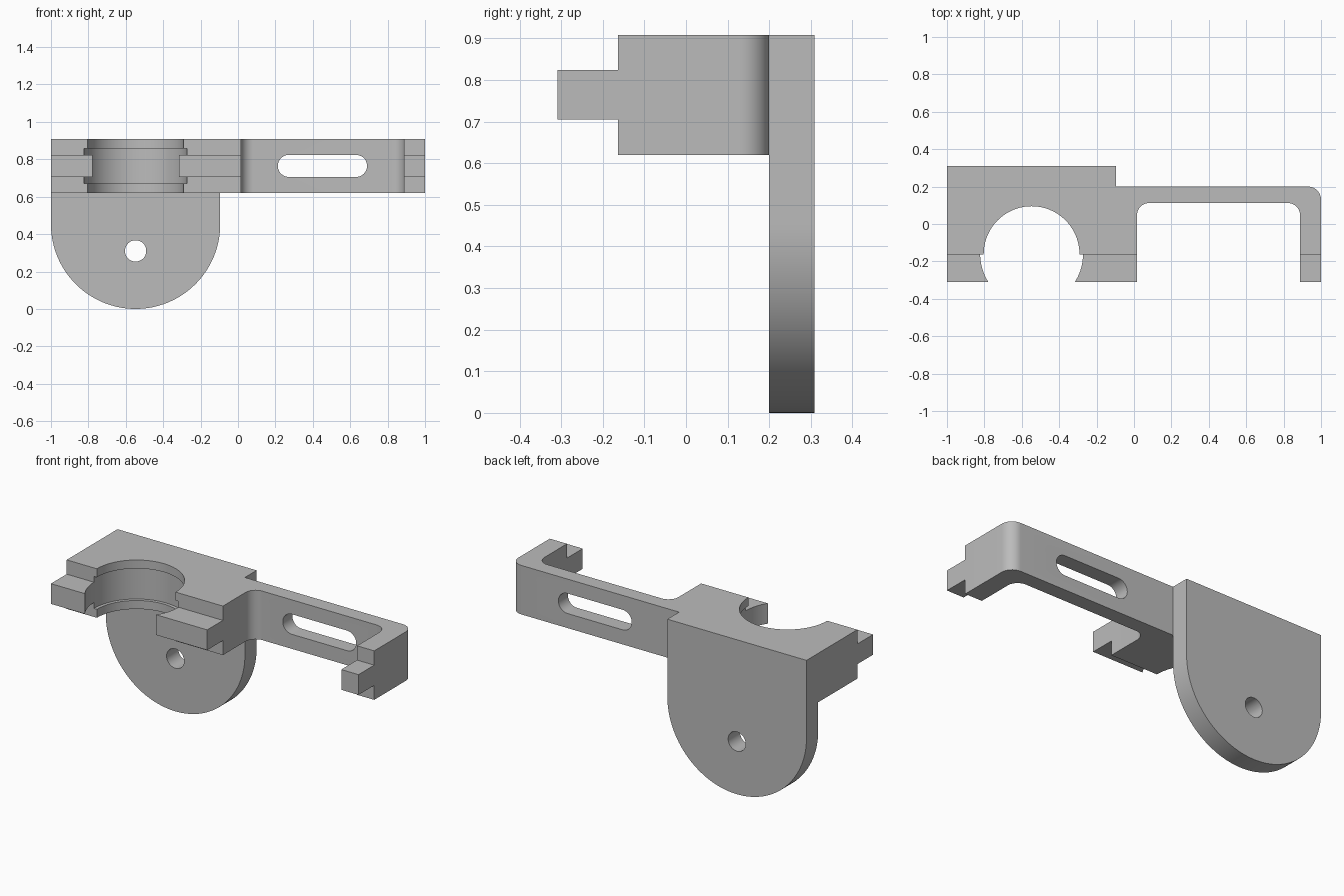
import bpy
import bmesh
from math import pi, cos, sin, radians
from mathutils import Matrix

cube = bpy.data.objects.get("Cube")
if cube:
    bpy.data.objects.remove(cube, do_unlink=True)

grey = bpy.data.materials.new("plain_grey")
grey.use_nodes = True
colour = (0.5, 0.5, 0.5, 1)
grey.diffuse_color = colour
grey.node_tree.nodes["Principled BSDF"].inputs["Base Color"].default_value = colour

BOTTOM, TOP = 0.62, 0.908
FRONT, BACK, STEP = -0.309, 0.309, -0.163
PLATE_FRONT = 0.2
PLATE_LEFT, PLATE_RIGHT = -0.095, -1.0
MID_X = (PLATE_LEFT + PLATE_RIGHT) / 2
ROUND_R = (PLATE_LEFT - PLATE_RIGHT) / 2
TONGUE_LOW, TONGUE_HIGH = 0.705, 0.824


def arc(cx, cy, r, start, end, steps=12):
    """Points on a circle between two angles in degrees."""
    angles = [radians(start + (end - start) * i / steps) for i in range(steps + 1)]
    return [(cx + r * cos(a), cy + r * sin(a)) for a in angles]


def prism(name, outline, low, high, upright=False):
    """Extrude an outline along z, or along y when the outline is x-z."""
    bm = bmesh.new()
    face = bm.faces.new([bm.verts.new((u, v, low)) for u, v in outline])
    moved = bmesh.ops.extrude_face_region(bm, geom=[face])["geom"]
    verts = [v for v in moved if isinstance(v, bmesh.types.BMVert)]
    bmesh.ops.translate(bm, verts=verts, vec=(0, 0, high - low))
    if upright:
        swap = Matrix(((1, 0, 0), (0, 0, 1), (0, 1, 0)))
        bmesh.ops.transform(bm, matrix=swap.to_4x4(), verts=bm.verts)
    bmesh.ops.recalc_face_normals(bm, faces=bm.faces)
    mesh = bpy.data.meshes.new(name)
    bm.to_mesh(mesh)
    bm.free()
    mesh.materials.append(grey)
    obj = bpy.data.objects.new(name, mesh)
    bpy.context.collection.objects.link(obj)
    return obj


def combine(target, tool, operation):
    """Apply a boolean and discard the tool object."""
    mod = target.modifiers.new(operation.lower(), 'BOOLEAN')
    mod.object = tool
    mod.operation = operation
    mod.solver = 'EXACT'
    bpy.context.view_layer.objects.active = target
    bpy.ops.object.modifier_apply(modifier=mod.name)
    bpy.data.objects.remove(tool, do_unlink=True)


# Clamp block, thin arm and end leg share one plan outline
plan = [(PLATE_RIGHT, FRONT), (PLATE_RIGHT, BACK), (PLATE_LEFT, BACK), (PLATE_LEFT, PLATE_FRONT)]
plan += arc(0.93, 0.13, 0.07, 90, 0)
plan += [(1, FRONT), (0.888, FRONT)]
plan += arc(0.823, 0.047, 0.065, 0, 90)
plan += arc(0.081, 0.047, 0.065, 90, 180)
plan += [(0.016, FRONT)]
bracket = prism("mounting_bracket", plan, BOTTOM, TOP)

# Rounded hanging plate at the back
hanging = [(PLATE_RIGHT, TOP)] + arc(MID_X, ROUND_R, ROUND_R, 180, 360, 64) + [(PLATE_LEFT, TOP)]
combine(bracket, prism("hanging_plate", hanging, PLATE_FRONT, BACK, True), 'UNION')

# Steps above and below the front tongues
strip = [(-2, -1), (2, -1), (2, STEP), (-2, STEP)]
combine(bracket, prism("upper_step", strip, TONGUE_HIGH, TOP + 1), 'DIFFERENCE')
below = prism("lower_step", strip, BOTTOM - 1, TONGUE_LOW)
combine(bracket, below, 'DIFFERENCE')

# Bore with a wider groove between two lips
for name, radius, low, high in (("bore", 0.256, BOTTOM - 0.1, TOP + 0.1),
                                ("groove", 0.275, 0.67, 0.858)):
    circle = arc(MID_X, -0.161, radius, 0, 360, 96)[:-1]
    combine(bracket, prism(name, circle, low, high), 'DIFFERENCE')

# Screw hole in the plate and long slot in the arm
hole = arc(MID_X, 0.31, 0.057, 0, 360, 40)[:-1]
combine(bracket, prism("screw_hole", hole, 0, 1, True), 'DIFFERENCE')
slot_z = (TONGUE_LOW + TONGUE_HIGH) / 2
slot = arc(0.272, slot_z, 0.059, 90, 270, 20) + arc(0.631, slot_z, 0.059, -90, 90, 20)
combine(bracket, prism("arm_slot", slot, 0, 1, True), 'DIFFERENCE')

# Smooth curved walls, keep machined edges crisp
bpy.ops.object.select_all(action='DESELECT')
bracket.select_set(True)
bpy.context.view_layer.objects.active = bracket
bpy.ops.object.shade_smooth_by_angle(angle=radians(25))
